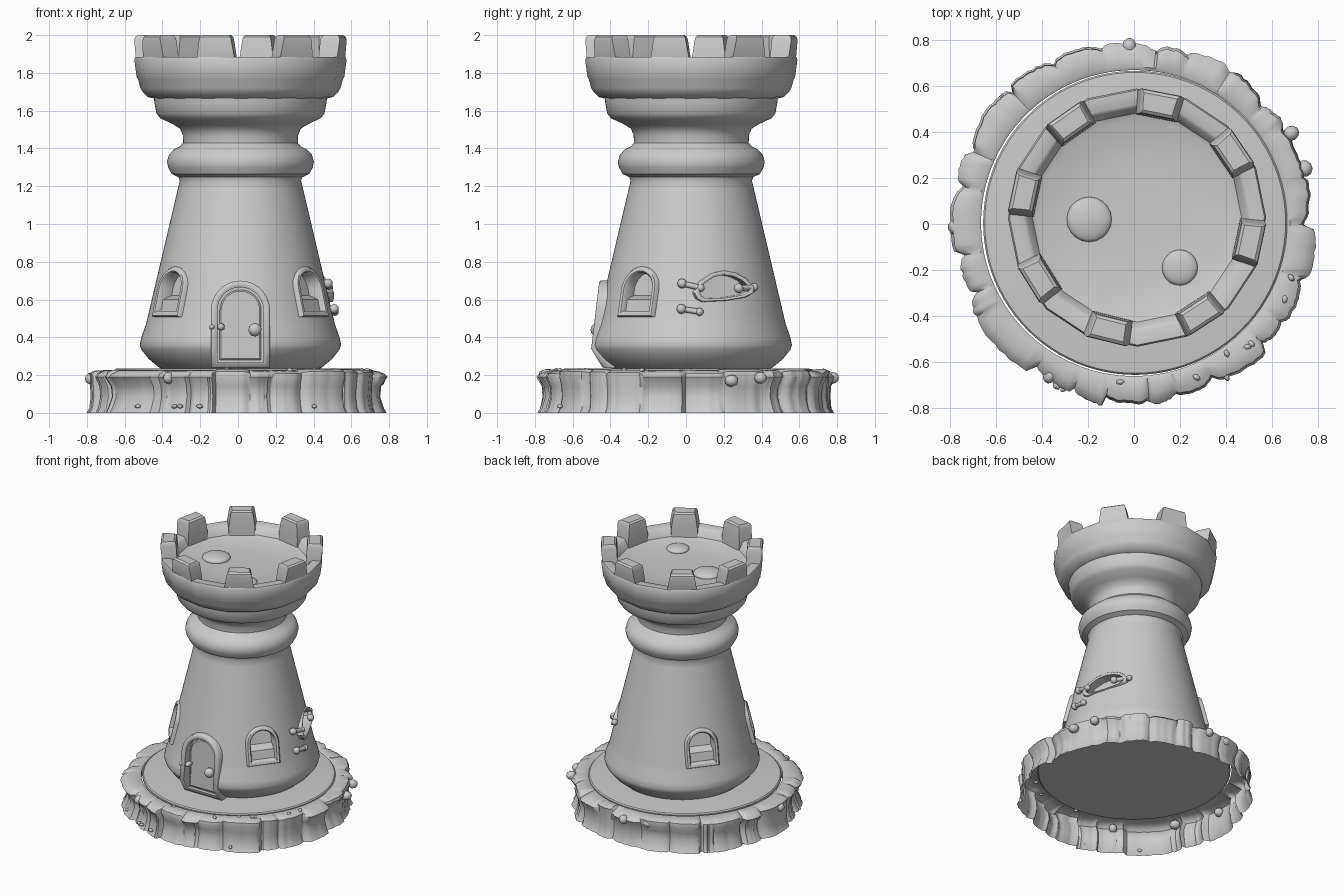
import bpy, bmesh, math, random
from mathutils import Vector, Matrix
from math import sin, cos, pi, radians

if "Cube" in bpy.data.objects:
    bpy.data.objects.remove(bpy.data.objects["Cube"])

random.seed(11)
C = Vector((0.013, 0.028, 0))          # tower axis


def finish(ob, angle=35):
    bpy.ops.object.select_all(action='DESELECT')
    ob.select_set(True)
    bpy.context.view_layer.objects.active = ob
    bpy.ops.object.shade_smooth_by_angle(angle=radians(angle))


def to_object(name, bm, angle=35):
    me = bpy.data.meshes.new(name)
    bm.to_mesh(me)
    bm.free()
    ob = bpy.data.objects.new(name, me)
    bpy.context.collection.objects.link(ob)
    finish(ob, angle)
    return ob


def loft(name, loops, caps=True, wrap=False, angle=35):
    """Skin a list of equal-length closed loops."""
    bm = bmesh.new()
    rows = [[bm.verts.new(p) for p in lp] for lp in loops]
    n = len(rows[0])
    pairs = list(zip(rows, rows[1:])) + ([(rows[-1], rows[0])] if wrap else [])
    for a, b in pairs:
        for i in range(n):
            j = (i + 1) % n
            bm.faces.new((a[i], a[j], b[j], b[i]))
    if caps and not wrap:
        bm.faces.new(rows[0])
        bm.faces.new(rows[-1])
    bmesh.ops.recalc_face_normals(bm, faces=bm.faces)
    return to_object(name, bm, angle)


def revolve(name, profile, n, center=C, phase=0.0):
    return loft(name, [[center + Vector((r * cos(phase + 2 * pi * i / n), r * sin(phase + 2 * pi * i / n), z))
                        for i in range(n)] for r, z in profile])


def wall(az, pts, d, surf):
    """Map (across, height) points to a plane leaning on the tower wall at an azimuth."""
    a = radians(az)
    nrm, tan = Vector((cos(a), sin(a), 0)), Vector((-sin(a), cos(a), 0))
    return [C + nrm * (surf(v) + d) + tan * u + Vector((0, 0, v)) for u, v in pts]


def arch(w, z0, z1, bend=None, n=14):
    top = [(w * cos(pi * i / n), z1 - w + w * sin(pi * i / n)) for i in range(n + 1)]
    pts = [(-w, z0), (w, z0)] + top
    return pts[:2] + [(w, bend)] + top + [(-w, bend)] if bend else pts


def frame(name, az, outs, surf, h):
    """Raised moulding; outs = outlines from outside to inside."""
    o, m1, m2, i = outs
    loft(name, [wall(az, o, -.06, surf), wall(az, o, h * .2, surf), wall(az, m1, h, surf),
                wall(az, m2, h, surf), wall(az, i, h * .2, surf), wall(az, i, -.07, surf)], wrap=True, angle=50)


def cut(target, az, outline, surf, depth):
    c = loft("cutter", [wall(az, outline, -depth, surf), wall(az, outline, .15, surf)])
    c.hide_render = True
    m = target.modifiers.new("cut", 'BOOLEAN')
    m.object, m.operation, m.solver = c, 'DIFFERENCE', 'EXACT'
    bpy.context.view_layer.objects.active = target
    bpy.ops.object.modifier_apply(modifier=m.name)
    bpy.data.objects.remove(c)


def ball(name, loc, size, rot=0.0, sub=2):
    bm = bmesh.new()
    bmesh.ops.create_icosphere(bm, subdivisions=sub, radius=1)
    bm.transform(Matrix.Translation(loc) @ Matrix.Rotation(rot, 4, 'Z') @ Matrix.Diagonal((*size, 1)))
    return to_object(name, bm, 60)


# Tower body with collar ring and flared neck
taper_rows = [(.50 - .2353 * t * .76, .47 + .76 * t) for t in [k / 18 for k in range(19)]]
tower = revolve("tower_body", [
    (.40, .225), (.43, .24), (.485, .285), (.525, .335), (.533, .36), (.525, .40)] + taper_rows + [
    (.328, 1.248), (.364, 1.265), (.383, 1.30), (.389, 1.33), (.379, 1.365),
    (.352, 1.395), (.318, 1.412), (.304, 1.43), (.305, 1.47), (.32, 1.505), (.36, 1.53), (.425, 1.56),
    (.445, 1.585), (.455, 1.64), (.46, 1.685)], 80)

# Crown: sixteen-sided parapet with recessed floor
revolve("crown", [(.44, 1.66), (.49, 1.672), (.518, 1.70), (.53, 1.72), (.542, 1.765),
                  (.55, 1.78), (.562, 1.87), (.555, 1.885), (.495, 1.885), (.48, 1.875), (.455, 1.825),
                  (.43, 1.815), (.2, 1.805)], 16, phase=radians(79 + 11.25))

# Merlons
for k, az in enumerate((79, 34, -12, -57, -104, -148, 168, 125)):
    a = radians(az)
    loops = []
    for d0, d1, w, z in ((.44, .525, .10, 1.80), (.442, .545, .103, 1.88), (.448, .556, .088, 1.972),
                         (.452, .553, .083, 1.99), (.465, .54, .074, 2.0)):
        loops.append([C + Matrix.Rotation(a, 3, 'Z') @ Vector(p) for p in
                      ((d0, -w * .88, z), (d1, -w, z), (d1, w, z), (d0, w * .88, z))])
    loft(f"merlon_{k + 1}", loops)

# Low domes on the crown floor
ball("floor_dome_large", (-.195, .02, 1.81), (.098, .098, .03), sub=3)
ball("floor_dome_small", (.20, -.19, 1.81), (.078, .078, .025), sub=3)


def taper(v):
    return .499 - .236 * (v - .47)


def door_front(v):
    return .522 - .12 * (v - .34) if v > .34 else .522 - .6 * (.34 - v)


def door_back(v):
    return .45 - .03 * (v - .25)


# Door with arch frame, raised panel, knob and hinges
cut(tower, -90, arch(.13, .2, .67), door_back, .0)
frame("door_frame", -90, [arch(.156, .237, .70, .34), arch(.15, .243, .693, .34), arch(.132, .26, .675, .34),
                          arch(.122, .268, .665, .34)], door_front, .008)
loft("door", [wall(-90, arch(.135, .24, .675), -.12, door_back), wall(-90, arch(.135, .24, .675), .004, door_back)])
loft("door_panel", [wall(-90, arch(.11, .28, .652), -.02, door_back),
                    wall(-90, arch(.11, .28, .652), .014, door_back),
                    wall(-90, arch(.102, .288, .644), .02, door_back)])
ball("door_knob", (.09, -.47, .44), (.036, .036, .036))
ball("door_hinge_inner", (-.09, -.46, .455), (.02, .035, .02))
ball("door_hinge_outer", (-.138, -.482, .455), (.014, .018, .014))

# Arched windows with sloped sills
for name, az in (("right", -37), ("left", 217), ("back", 142)):
    cut(tower, az, arch(.09, .54, .745), taper, .075)
    frame(f"window_frame_{name}", az, [arch(.118, .508, .775), arch(.11, .515, .768),
                                       arch(.094, .53, .752), arch(.086, .54, .742)], taper, .014)
    sill = [[(-.09, .53), (.09, .53), (.09, v), (-.09, v)] for v in (.63, .61, .60)]
    loft(f"window_sill_{name}", [wall(az, s, d, taper) for s, d in zip(sill, (-.1, -.04, -.02))])

# Crooked broken window
hole = [(-.155, .64), (-.145, .615), (-.12, .6), (0, .605), (.10, .62), (.145, .64), (.15, .665), (.11, .705),
        (.06, .728), (.0, .737), (-.06, .725), (-.12, .69)]


def grow(s):
    return [(u * s, .66 + (v - .66) * (s * 1.6 - .6)) for u, v in hole]


cut(tower, 23, grow(.97), taper, .075)
frame("broken_window_frame", 23, [grow(1.13), grow(1.09), grow(1.0), grow(.95)], taper, .006)


# Bone-shaped bars beside the broken window
def bar(k, a0, z0, a1, z1):
    p = [C + Vector(((taper(z) + .018) * cos(radians(a)), (taper(z) + .018) * sin(radians(a)), z))
         for a, z in ((a0, z0), (a1, z1))]
    for q, s in zip(p, (.026, .022)):
        ball(f"bar_{k}_end", q, (s, s, s))
    d = p[1] - p[0]
    bm = bmesh.new()
    bmesh.ops.create_cone(bm, cap_ends=True, segments=12, radius1=.015, radius2=.015, depth=d.length)
    bm.transform(Matrix.Translation((p[0] + p[1]) / 2) @ d.to_track_quat('Z', 'Y').to_matrix().to_4x4())
    to_object(f"bar_{k}", bm)


bar(1, -6, .685, 6, .662)
bar(2, -6, .55, 5, .535)
bar(3, 32, .66, 45, .665)

# Thin round platform under the tower
revolve("platform", [(.655, .205), (.662, .21), (.662, .225), (.655, .233), (.64, .235)], 96, Vector((.005, .005, 0)))

# Rocky skirt: hollow ring of uneven stones around the platform
N, PER = 25, 12
edges = [(i + random.uniform(-.4, .4)) * 2 * pi / N for i in range(N)]
edges.append(edges[0] + 2 * pi)
rows = [[] for _ in range(9)]
groove = [random.uniform(.005, .032) for i in range(N)]
for i in range(N):
    base = .783 + random.uniform(-.018, .018)
    lift, waist, lip = random.uniform(-.01, .006), random.uniform(.012, .035), random.uniform(-.012, .016)
    skew = random.uniform(-.02, .02)
    for j in range(PER):
        s = 2 * j / PER - 1
        th = edges[i] + (edges[i + 1] - edges[i]) * j / PER
        depth = groove[i] if s < 0 else groove[(i + 1) % N]
        r = base + skew * s - depth * abs(s) ** 4 + random.uniform(-.004, .004)
        g = -.3 * depth * abs(s) ** 6
        prof = ((.666, .22), (.68, .228), (r - .035, .229 + lift + g), (r - .005, .216 + lift + g),
                (r + lip, .19), (r - waist * .8, .14), (r - waist, .085), (r - .008, .025), (r + .006, 0))
        for row, (rr, z) in zip(rows, prof):
            row.append(Vector((rr * cos(th), rr * sin(th) + .004, z)))
loft("rock_skirt", rows, caps=False, angle=40)

# Loose chips and knobs on the skirt
for k, (az, r, z) in enumerate(((91.5, .775, .185), (181, .775, .18), (30, .79, .185), (105, .76, .19), (18, .78, .17),
                                (241, .755, .185), (208, .75, .19), (130, .77, .19))):
    ball(f"rock_knob_{k + 1}", (r * cos(radians(az)), r * sin(radians(az)), z),
         (.036, random.uniform(.025, .04), .032), radians(az), 2)
for k in range(14):
    a, low = radians(random.uniform(190, 350)), k % 2
    r = .78 if low else random.uniform(.69, .74)
    ball(f"chip_{k + 1}", (r * cos(a), r * sin(a), .035 if low else .227), (.02, .013, .012), a + k, 1)
